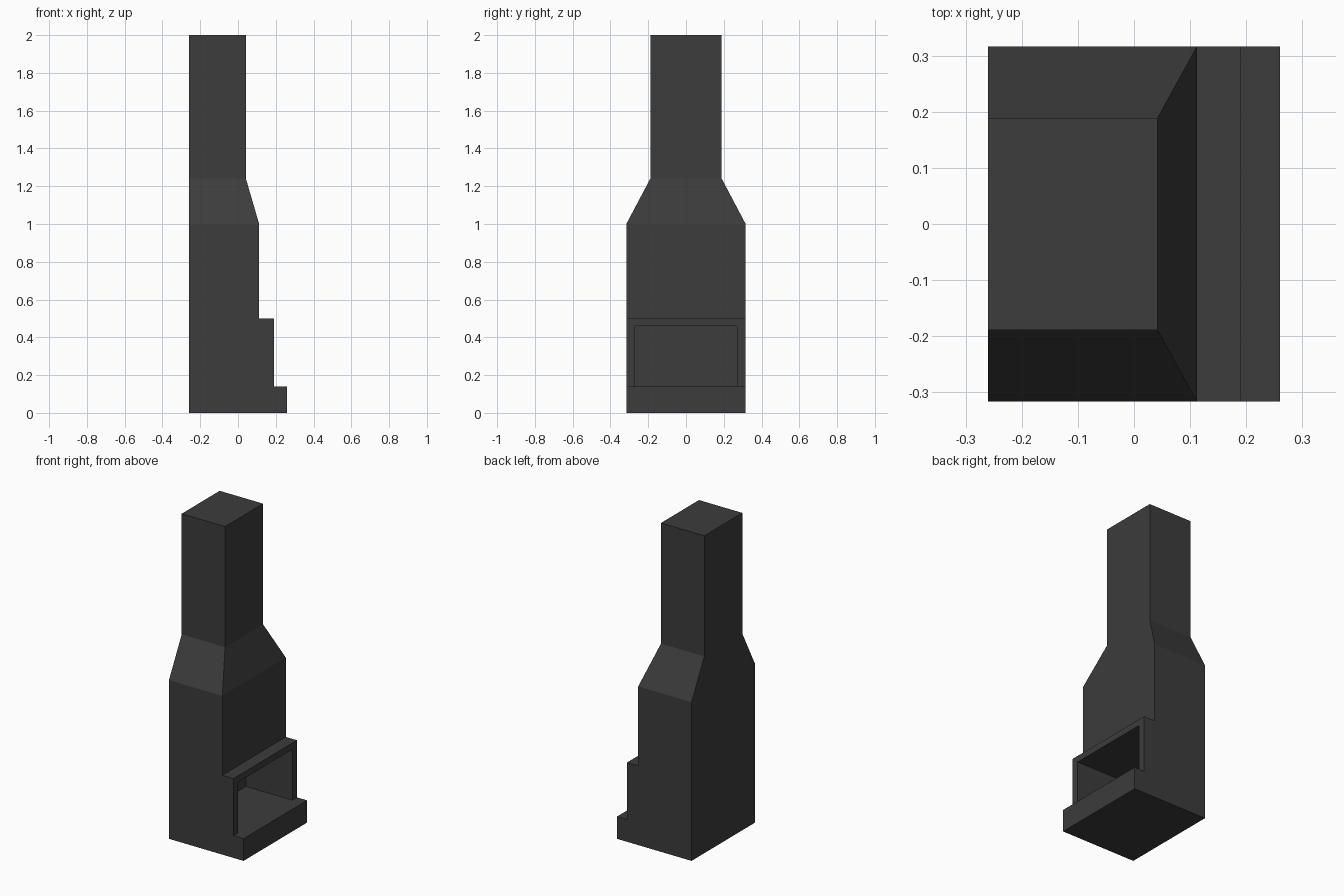
import bpy, bmesh

if "Cube" in bpy.data.objects:
    bpy.data.objects.remove(bpy.data.objects["Cube"])

HALF_W = 0.316      # half width of the fireplace body
FLUE_W = 0.189      # half width of the chimney flue
BACK = -0.26        # flat back plane


def finish(name, bm):
    bmesh.ops.recalc_face_normals(bm, faces=bm.faces)
    mesh = bpy.data.meshes.new(name)
    bm.to_mesh(mesh)
    bm.free()
    obj = bpy.data.objects.new(name, mesh)
    bpy.context.collection.objects.link(obj)
    return obj


def extrude_profile(bm, points, half):
    """Extrude an (x, z) outline symmetrically along y."""
    face = bm.faces.new([bm.verts.new((x, -half, z)) for x, z in points])
    geom = bmesh.ops.extrude_face_region(bm, geom=[face])["geom"]
    for v in geom:
        if isinstance(v, bmesh.types.BMVert):
            v.co.y = half


def raise_top(bm, front, half, z):
    """Extrude the highest level face to a new height and rectangle."""
    bm.normal_update()
    top = max((f for f in bm.faces if abs(f.normal.z) > 0.99),
              key=lambda f: f.calc_center_median().z)
    geom = bmesh.ops.extrude_face_region(bm, geom=[top])["geom"]
    bmesh.ops.delete(bm, geom=[top], context='FACES_ONLY')
    for v in geom:
        if isinstance(v, bmesh.types.BMVert):
            v.co = (BACK if v.co.x < -0.2 else front,
                    half if v.co.y > 0 else -half, z)


# Body: stepped hearth, surround and chimney breast
bm = bmesh.new()
extrude_profile(bm, [(BACK, 0), (0.26, 0), (0.26, 0.14), (0.19, 0.14),
                     (0.19, 0.5), (0.112, 0.5), (0.112, 1.0), (BACK, 1.0)], HALF_W)
# Sloped shoulders, then the straight flue
raise_top(bm, 0.042, FLUE_W, 1.24)
raise_top(bm, 0.042, FLUE_W, 2.0)
fireplace = finish("fireplace", bm)

# Firebox opening, level with the hearth top
bm = bmesh.new()
extrude_profile(bm, [(-0.133, 0.14), (0.4, 0.14), (0.4, 0.46), (-0.133, 0.46)], 0.27)
cutter = finish("firebox_cutter", bm)
cutter.hide_render = True

mod = fireplace.modifiers.new("firebox", 'BOOLEAN')
mod.operation = 'DIFFERENCE'
mod.solver = 'EXACT'
mod.object = cutter
bpy.context.view_layer.objects.active = fireplace
bpy.ops.object.modifier_apply(modifier=mod.name)
bpy.data.objects.remove(cutter)

# Dark stone colour
stone = bpy.data.materials.new("dark_stone")
stone.diffuse_color = (0.045, 0.045, 0.045, 1)
stone.use_nodes = True
stone.node_tree.nodes["Principled BSDF"].inputs["Base Color"].default_value = stone.diffuse_color
fireplace.data.materials.clear()
fireplace.data.materials.append(stone)
